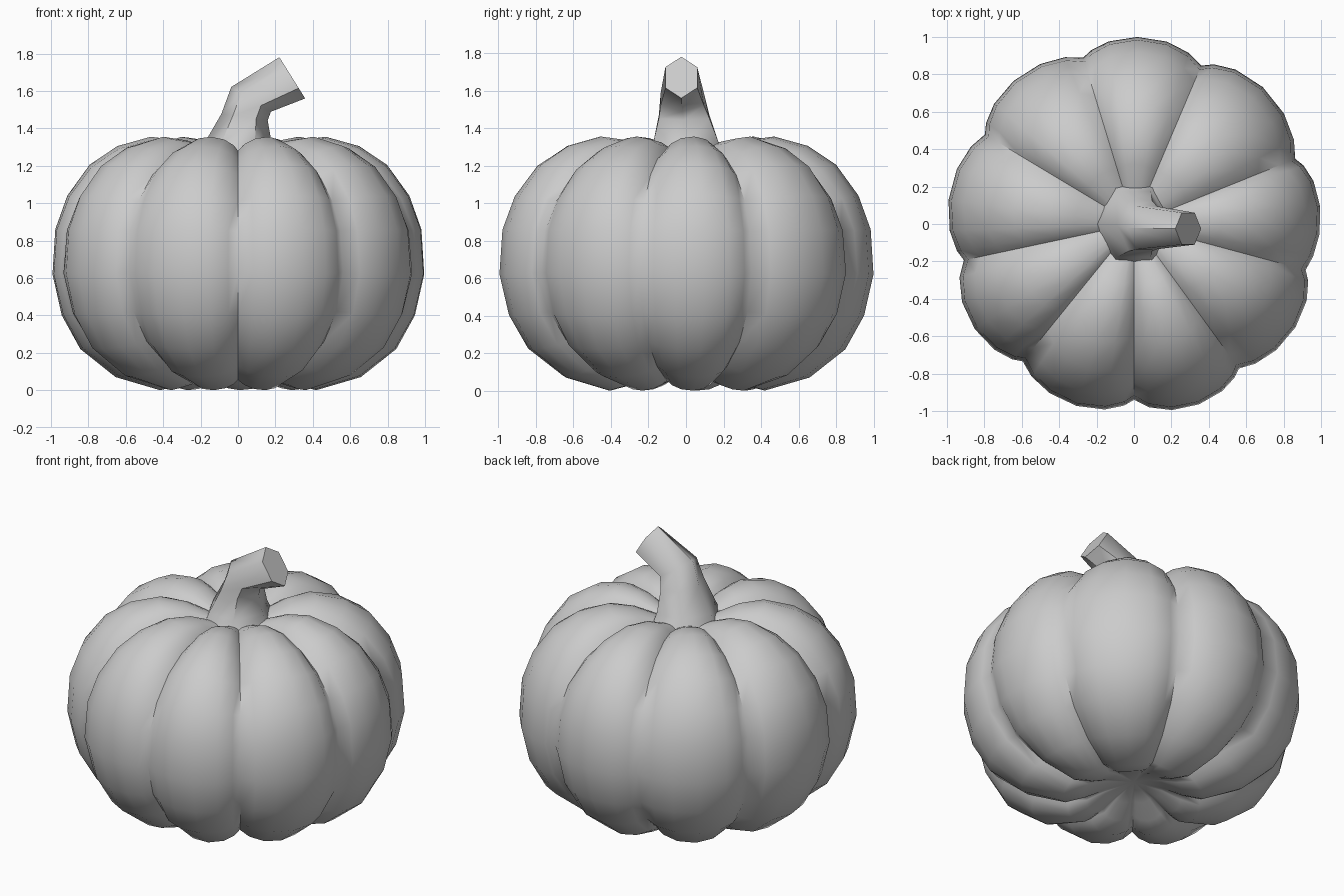
import bpy, bmesh
from math import sin, cos, pi, radians

if "Cube" in bpy.data.objects:
    bpy.data.objects.remove(bpy.data.objects["Cube"])

# Directions of the nine creases (degrees), crease radius, and radius of the rib that follows
CREASES = [(-90, .94, 1.025), (-54, .955, 1.025), (-15, .95, 1.0), (22, .93, 1.005), (67, .92, 1.0),
           (107, .93, 1.0), (149, .93, 1.0), (192, .93, 1.02), (231, .945, 1.02), (270, .94, 1.02)]
# Rib and crease profiles (radius, z), bottom to top
RIB = [(.18, .09), (.30, .03), (.42, .0), (.66, .07), (.85, .22), (.95, .40), (1, .62),
       (.985, .86), (.92, 1.04), (.80, 1.205), (.65, 1.305), (.47, 1.355), (.32, 1.335), (.17, 1.27)]
CREASE = [(.18, .10), (.30, .07), (.42, .055), (.63, .13), (.82, .26), (.94, .42), (1, .63),
          (.975, .85), (.90, 1.01), (.77, 1.15), (.62, 1.235), (.45, 1.28), (.32, 1.28), (.17, 1.25)]
STEPS = [(0, 0), (.13, .5), (.32, .88), (.55, 1), (.77, .8), (.92, .4)]


def skin(name, rings, low=None, high=None, angle=60):
    """Join rings of points into a closed surface, capped by a point or a face."""
    bm = bmesh.new()
    vs = [[bm.verts.new(p) for p in ring] for ring in rings]
    n = len(vs[0])
    for a, b in zip(vs, vs[1:]):
        for i in range(n):
            j = (i + 1) % n
            bm.faces.new((a[i], a[j], b[j], b[i]))
    for ring, tip in ((vs[0], low), (vs[-1], high)):
        if tip:
            c = bm.verts.new(tip)
            for i in range(n):
                bm.faces.new((ring[i], ring[(i + 1) % n], c))
        else:
            bm.faces.new(ring)
    bmesh.ops.recalc_face_normals(bm, faces=bm.faces)
    me = bpy.data.meshes.new(name)
    bm.to_mesh(me)
    bm.free()
    ob = bpy.data.objects.new(name, me)
    bpy.context.collection.objects.link(ob)
    bpy.context.view_layer.objects.active = ob
    ob.select_set(True)
    bpy.ops.object.shade_smooth_by_angle(angle=radians(angle))
    ob.select_set(False)
    return ob


# Ribbed pumpkin body
rings = []
for (rr, rz), (cr, cz) in zip(RIB, CREASE):
    ring = []
    for (a0, c0, peak), (a1, c1, _) in zip(CREASES, CREASES[1:]):
        for t, w in STEPS:
            a = radians(a0 + (a1 - a0) * t)
            c = c0 + (c1 - c0) * t
            r = rr * peak * w + cr * c * (1 - w)
            ring.append((r * cos(a), r * sin(a), rz * w + cz * (1 - w)))
    rings.append(ring)
skin("pumpkin_body", rings, (0, 0, .13), (0, 0, 1.22))

# Bent six-sided stem: centre x, y, z, half length in the bend plane, half width, tilt
STEM = [(0, 0, 1.24, .21, .21, 0), (0, 0, 1.32, .18, .175, 0), (.035, -.01, 1.46, .125, .135, 8),
        (.07, -.02, 1.555, .125, .115, 32), (.29, -.025, 1.67, .13, .085, 58)]
rings = []
for x, y, z, u, v, tilt in STEM:
    k = radians(tilt)
    rings.append([(x + u * cos(a) * cos(k), y + v * sin(a) / .866, z - u * cos(a) * sin(k))
                  for a in (i * pi / 3 for i in range(6))])
skin("stem", rings)
